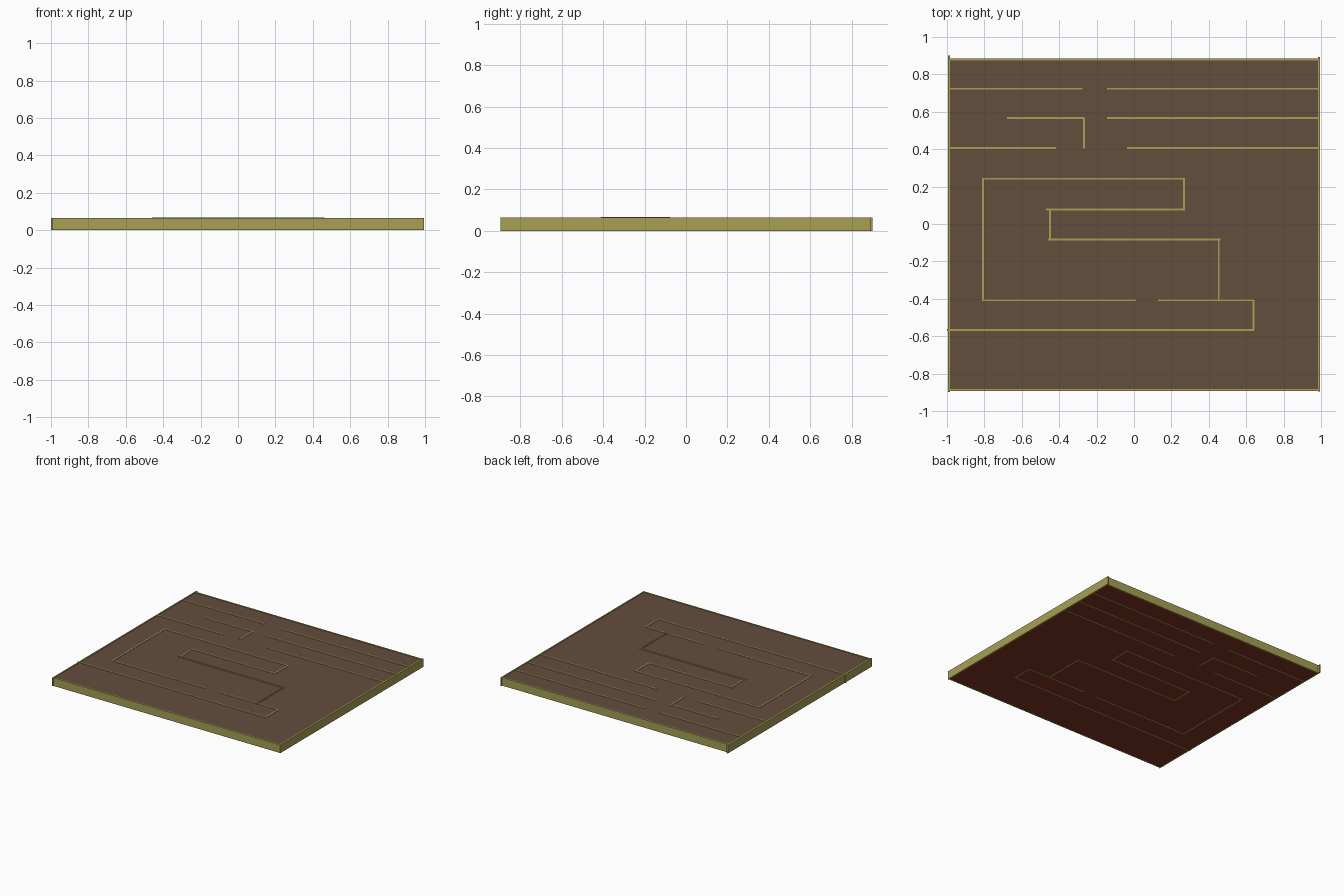
import bpy

if "Cube" in bpy.data.objects:
    bpy.data.objects.remove(bpy.data.objects["Cube"])


def material(name, rgb):
    m = bpy.data.materials.new(name)
    m.diffuse_color = (*rgb, 1)
    m.use_nodes = True
    m.node_tree.nodes["Principled BSDF"].inputs["Base Color"].default_value = m.diffuse_color
    return m


BROWN = material("grey_brown", (0.127, 0.075, 0.047))
RED_BROWN = material("red_brown", (0.195, 0.037, 0.014))
OLIVE = material("olive", (0.385, 0.35, 0.09))


def box(name, x0, x1, y0, y1, z0, z1, mat):
    bpy.ops.mesh.primitive_cube_add(size=1, location=((x0 + x1) / 2, (y0 + y1) / 2, (z0 + z1) / 2))
    o = bpy.context.object
    o.name = name
    o.scale = (x1 - x0, y1 - y0, z1 - z0)
    bpy.ops.object.transform_apply(location=False, rotation=False, scale=True)
    o.data.materials.append(mat)
    return o


T = 0.005      # half wall thickness
TOP = 0.064    # wall height


def wall_x(name, y, x0, x1, top=TOP):
    box(name, x0, x1, y - T, y + T, 0, top, OLIVE)


def wall_y(name, x, y0, y1, top=TOP):
    box(name, x - T, x + T, y0, y1, 0, top, OLIVE)


# Solid slab, nearly flush with the walls, on a thin base plate
box("slab", -0.99, 0.99, -0.885, 0.88, 0.006, 0.061, BROWN)
box("base_plate", -0.99, 0.99, -0.885, 0.88, 0.001, 0.006, RED_BROWN)

# Outer walls
wall_y("left_outer_wall", -0.99, -0.897, 0.9)
wall_y("right_outer_wall", 0.99, -0.895, 0.893)
wall_x("back_outer_wall", 0.88, -0.99, 0.99)
wall_x("front_outer_wall", -0.887, -0.99, 0.99)

# Maze walls running left to right: y, x start, x end
for y, x0, x1 in [
    (0.723, -0.995, -0.275), (0.723, -0.145, 0.995),
    (0.567, -0.68, -0.265), (0.567, -0.145, 0.99),
    (0.407, -0.99, -0.417), (0.407, -0.037, 0.99),
    (0.242, -0.813, 0.273), (0.077, -0.47, 0.272),
    (-0.408, -0.813, 0.01), (-0.408, 0.128, 0.642),
    (-0.566, -1.0, 0.642),
]:
    wall_x("maze_wall_across", y, x0, x1)

# Maze walls running front to back: x, y start, y end
for x, y0, y1 in [
    (-0.268, 0.405, 0.567), (-0.808, -0.408, 0.242), (0.267, 0.077, 0.242),
    (-0.45, -0.084, 0.077), (0.638, -0.566, -0.408),
]:
    wall_y("maze_wall_along", x, y0, y1)

# Slightly taller pair of walls
wall_x("tall_wall_across", -0.083, -0.46, 0.462, 0.067)
wall_y("tall_wall_along", 0.453, -0.41, -0.083, 0.067)
